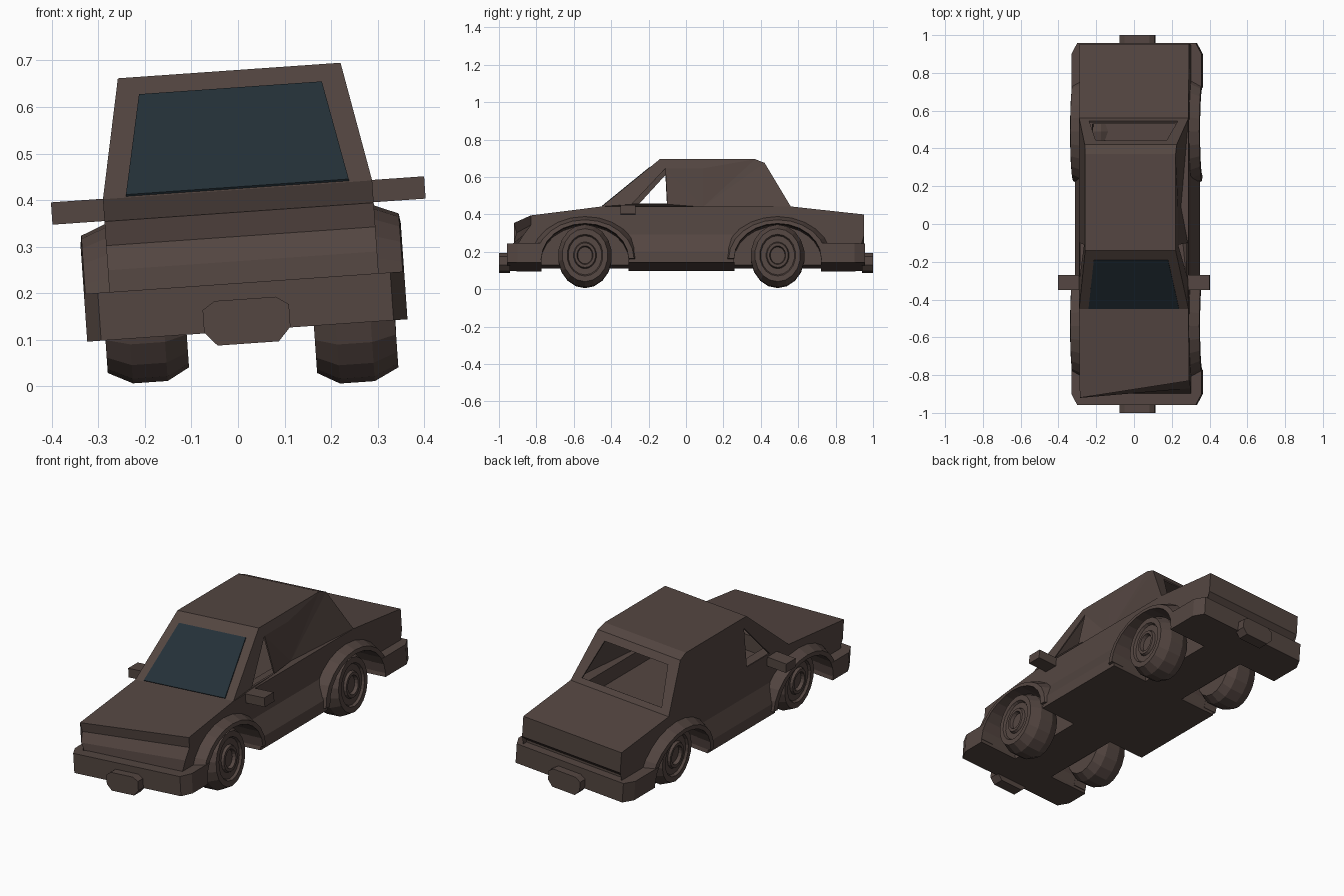
import bpy, bmesh, math
from mathutils import Matrix, Vector

cube = bpy.data.objects.get("Cube")
if cube:
    bpy.data.objects.remove(cube, do_unlink=True)


def material(name, rgb):
    m = bpy.data.materials.new(name)
    m.use_nodes = True
    m.diffuse_color = (*rgb, 1)
    m.node_tree.nodes["Principled BSDF"].inputs["Base Color"].default_value = (*rgb, 1)
    return m


RUST = material("rusty_brown", (0.088, 0.061, 0.053))
GLASS = material("dark_blue_glass", (0.018, 0.031, 0.041))

# The wreck leans sideways: every body part shares this roll
ROLL = Matrix.Rotation(math.radians(-4), 4, 'Y')
LEAN = Matrix.Translation((0.0285, 0, 0)) @ ROLL


def build(name, bm, mat=RUST, matrix=LEAN):
    bmesh.ops.remove_doubles(bm, verts=bm.verts, dist=0.0001)
    bmesh.ops.transform(bm, matrix=matrix, verts=bm.verts)
    bmesh.ops.recalc_face_normals(bm, faces=bm.faces)
    me = bpy.data.meshes.new(name)
    bm.to_mesh(me)
    bm.free()
    me.materials.append(mat)
    ob = bpy.data.objects.new(name, me)
    bpy.context.collection.objects.link(ob)
    return ob


def loft(name, loops, mat=RUST, closed=False):
    """Join equal-length point loops with quads; cap the ends or close the ring."""
    bm = bmesh.new()
    rows = [[bm.verts.new(p) for p in loop] for loop in loops]
    n = len(rows[0])
    pairs = list(zip(rows, rows[1:]))
    for a, b in pairs:
        for i in range(n):
            j = (i + 1) % n
            bm.faces.new((a[i], a[j], b[j], b[i]))
    if not closed:
        bm.faces.new(rows[0])
        bm.faces.new(rows[-1])
    bmesh.ops.triangulate(bm, faces=[f for f in bm.faces if len(f.verts) > 4])
    return build(name, bm, mat)


def prism(name, pts, offset, mat=RUST):
    return loft(name, [pts, [Vector(p) + Vector(offset) for p in pts]], mat)


def box(name, lo, hi):
    (x, y, z), (X, Y, Z) = lo, hi
    return prism(name, [(x, y, z), (X, y, z), (X, Y, z), (x, Y, z)], (0, 0, Z - z))


def cut(targets, cutters):
    for ob in targets:
        bpy.context.view_layer.objects.active = ob
        for c in cutters:
            mod = ob.modifiers.new("cut", 'BOOLEAN')
            mod.operation = 'DIFFERENCE'
            mod.solver = 'EXACT'
            mod.object = c
            bpy.ops.object.modifier_apply(modifier=mod.name)
    for c in cutters:
        bpy.data.objects.remove(c, do_unlink=True)


SIDES = (("left", 1), ("right", -1))
AXLES = (("front", -0.54), ("rear", 0.49))
BELT = 0.423

# Main body: side profile, left side pushed in at the nose and the door
profile = [(-.90, .13), (-.90, .22), (-.92, .27), (-.905, .323), (-.92, .375),
           (-.45, BELT), (.09, BELT), (.56, BELT), (.953, .38), (.953, .27),
           (.91, .235), (.91, .13)]
nose_dent = {2: .05, 3: .075, 4: .09}
right_loop = [(-.29, y, z) for y, z in profile]
left_loop = [(.25 if i == 6 else .29, y + nose_dent.get(i, 0), z)
             for i, (y, z) in enumerate(profile)]
body = loft("body", [right_loop, left_loop])

# Bumpers with chamfered corners
bumpers = []
for name, s, inner in (("front", -1, -.74), ("rear", 1, .68)):
    half = [(.345, inner), (.345, s * .90), (.315, s * .957)]
    outline = half + [(-x, y) for x, y in reversed(half)]
    bumpers.append(prism(name + "_bumper", [(x, y, .12) for x, y in outline], (0, 0, .103)))

# Rocker panels and floor as one long bevelled section
section = [(.33, .12), (.33, .18), (.289, .275)]
section += [(-x, z) for x, z in reversed(section)]
rocker = prism("rocker_panels", [(x, -.76, z) for x, z in section], (0, 1.47, 0))

# Wheel wells and cabin cavity
wells = []
for axle, y in AXLES:
    for side, s in SIDES:
        ring = [(s * .12, y + .235 * math.cos(a), .14 + .19 * math.sin(a))
                for a in (math.tau * i / 24 for i in range(24))]
        wells.append(prism("well_cutter", ring, (s * .4, 0, 0)))
cut([body, rocker] + bumpers, wells)
cut([body], [box("cavity_cutter", (-.22, -.40, .34), (.22, .53, .6))])

# Flared wheel arches
for axle, y in AXLES:
    for side, s in SIDES:
        loops = []
        for i in range(13):
            a = math.pi * i / 12
            loops.append([(s * x, y + ry * math.cos(a), .14 + rz * math.sin(a))
                          for x, ry, rz in ((.27, .233, .188), (.345, .233, .188),
                                            (.342, .262, .208), (.288, .29, .23))])
        loft(f"{axle}_{side}_arch", loops)

# Cabin shell with open rear and front quarter windows
bm = bmesh.new()


def cabin_point(s, y, z):
    return Vector((s * (.29 - (z - BELT) * .195), y, z))


def panel(*pts):
    bm.faces.new([bm.verts.new(p) for p in pts])


shape = {"A": (-.45, BELT), "B": (-.14, .68), "C": (.37, .68), "D": (.42, .66),
         "E": (.56, BELT), "F": (.09, BELT), "G": (.09, .63),
         "W": (-.29, .435), "X": (-.11, .63), "Y": (-.10, .435)}
pts = {s: {k: cabin_point(s, *p) for k, p in shape.items()} for _, s in SIDES}
pts[1]["F"].x = .25
for s in (1, -1):
    for face in ("ABXW", "AWYF", "XBCG", "YXF", "XGF", "FGC", "FCD", "FDE"):
        panel(*(pts[s][k] for k in face))
L, R = pts[1], pts[-1]
for a, b in ("AB", "BC", "CD"):
    panel(L[a], L[b], R[b], R[a])
outer = [L["D"], R["D"], R["E"], L["E"]]
hole = []
for x, t in ((.187, .15), (-.187, .15), (-.235, .89), (.235, .89)):
    p = L["D"].lerp(L["E"], t)
    hole.append(Vector((x, p.y, p.z)))
for i in range(4):
    j = (i + 1) % 4
    panel(outer[i], outer[j], hole[j], hole[i])
cabin = build("cabin", bm)
shell = cabin.modifiers.new("thickness", 'SOLIDIFY')
shell.thickness = 0.008
shell.offset = -1

# Windscreen glass plate
corners = []
for x, t in ((-.24, .01), (.24, .01), (.197, .84), (-.197, .84)):
    p = L["A"].lerp(L["B"], t)
    corners.append((x, p.y, p.z))
prism("windscreen", corners, (0, -.003, .004), GLASS)

# Side mirrors
for side, s in SIDES:
    box(side + "_mirror", (min(s * .27, s * .402), -.35, .376),
        (max(s * .27, s * .402), -.27, .424))

# Eight-sided plates on both bumpers
half = [(.093, .03), (.093, -.018), (.066, -.048)]
plate = [(.066, .048), *half]
plate += [(-x, z) for x, z in reversed(plate)]
for name, y in (("front", -1), ("rear", .94)):
    prism(name + "_plate", [(x, y, .14 + z) for x, z in plate], (0, .06, 0))

# Wheels: a lathed tyre and hub, each leaning with the car but on the ground
tyre = [(-.0875, 0), (-.0875, .142), (-.04, .168), (.035, .168), (.0875, .142),
        (.0875, .112), (.075, .105), (.075, .072), (.088, .066), (.088, .05),
        (.07, .045), (.07, 0)]
for axle, y in AXLES:
    for side, s in SIDES:
        bm = bmesh.new()
        vs = [bm.verts.new((x, 0, r)) for x, r in tyre]
        es = [bm.edges.new(e) for e in zip(vs, vs[1:])]
        bmesh.ops.spin(bm, geom=vs + es, cent=(0, 0, 0), axis=(1, 0, 0),
                       angle=math.tau, steps=18)
        place = (Matrix.Translation((.0225 + s * .225, y, .176)) @ ROLL
                 @ Matrix.Diagonal((s, .86, 1, 1)))
        build(f"{axle}_{side}_wheel", bm, RUST, place)
